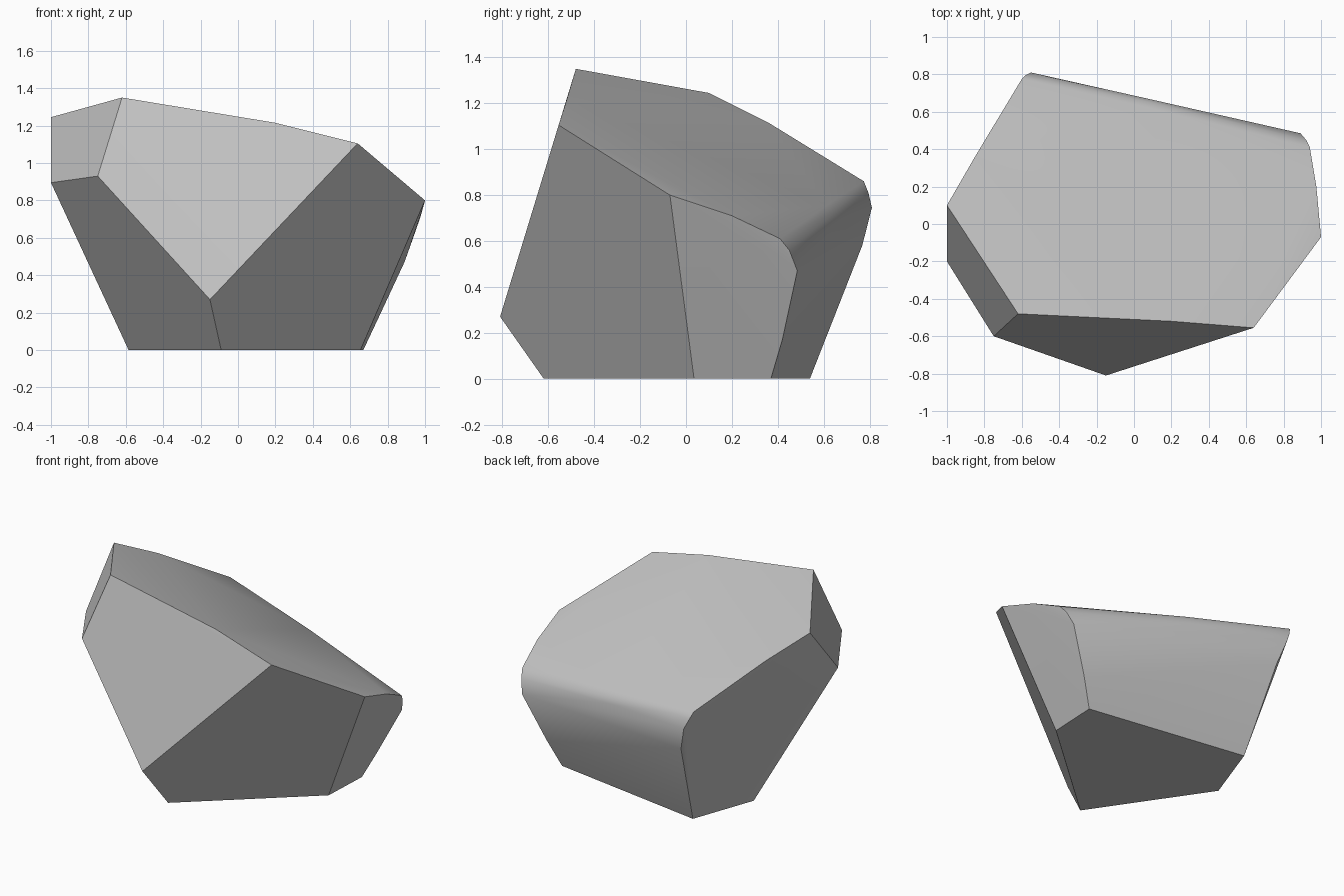
import bpy
import bmesh
from math import radians, sin, cos
from mathutils import Vector

default_cube = bpy.data.objects.get("Cube")
if default_cube:
    bpy.data.objects.remove(default_cube, do_unlink=True)


def make_material(name, value):
    """One flat grey for both the viewport and the render."""
    material = bpy.data.materials.new(name)
    colour = (value, value, value, 1.0)
    material.diffuse_color = colour
    material.use_nodes = True
    for node in material.node_tree.nodes:
        if node.type == 'BSDF_PRINCIPLED':
            node.inputs["Base Color"].default_value = colour
            node.inputs["Roughness"].default_value = 0.9
    return material


def rounded_station(centre, radius=0.1, start=-18, end=60, steps=3):
    """Points of a small arc that rolls from the back face onto the top."""
    points = []
    for step in range(steps + 1):
        angle = radians(start + (end - start) * step / steps)
        points.append(Vector(centre) + radius * Vector((0, cos(angle), sin(angle))))
    return points


# Flat footprint on the ground
base_corners = [
    (-0.09, -0.62, 0), (0.655, 0.035, 0), (0.67, 0.37, 0),
    (-0.05, 0.47, 0), (-0.43, 0.54, 0), (-0.585, 0.11, 0),
]

# Corners of the broken front and the narrow side chip
front_corners = [
    (-0.15, -0.81, 0.27), (-0.75, -0.60, 0.93), (-0.62, -0.48, 1.35),
    (0.20, -0.52, 1.215), (0.64, -0.555, 1.105),
    (-1.0, -0.20, 0.895), (-1.0, 0.10, 1.245),
]

# Rim of the top along the left side, then the right side
left_rim = [
    (1.0, -0.07, 0.80), (0.975, 0.20, 0.71), (0.94, 0.41, 0.61),
    (0.92, 0.45, 0.56), (0.89, 0.485, 0.47), (0.75, 0.42, 0.17),
]
right_rim = [
    (-0.85, 0.36, 1.115), (-0.60, 0.775, 0.86), (-0.58, 0.795, 0.81),
    (-0.55, 0.81, 0.745), (-0.50, 0.768, 0.58),
]

# Worn ridge between the top and the back
ridge_centres = [(-0.45, 0.685, 0.75), (0.10, 0.565, 0.67), (0.45, 0.48, 0.57)]
ridge = [point for centre in ridge_centres for point in rounded_station(centre)]

# Wrap all the corners in one solid boulder
bm = bmesh.new()
for point in base_corners + front_corners + left_rim + right_rim + ridge:
    bm.verts.new(point)
hull = bmesh.ops.convex_hull(bm, input=bm.verts[:])
unused = {v for v in hull["geom_interior"] + hull["geom_unused"]
          if isinstance(v, bmesh.types.BMVert)}
bmesh.ops.delete(bm, geom=list(unused), context='VERTS')

# Merge the coplanar triangles of each facet
bmesh.ops.dissolve_limit(bm, angle_limit=radians(2),
                         verts=bm.verts[:], edges=bm.edges[:])
bmesh.ops.recalc_face_normals(bm, faces=bm.faces[:])

mesh = bpy.data.meshes.new("boulder")
bm.to_mesh(mesh)
bm.free()
mesh.materials.append(make_material("stone grey", 0.55))

boulder = bpy.data.objects.new("boulder", mesh)
bpy.context.collection.objects.link(boulder)

# Soft worn top and back, crisp fracture edges
bpy.ops.object.select_all(action='DESELECT')
boulder.select_set(True)
bpy.context.view_layer.objects.active = boulder
bpy.ops.object.shade_smooth_by_angle(angle=radians(38))
